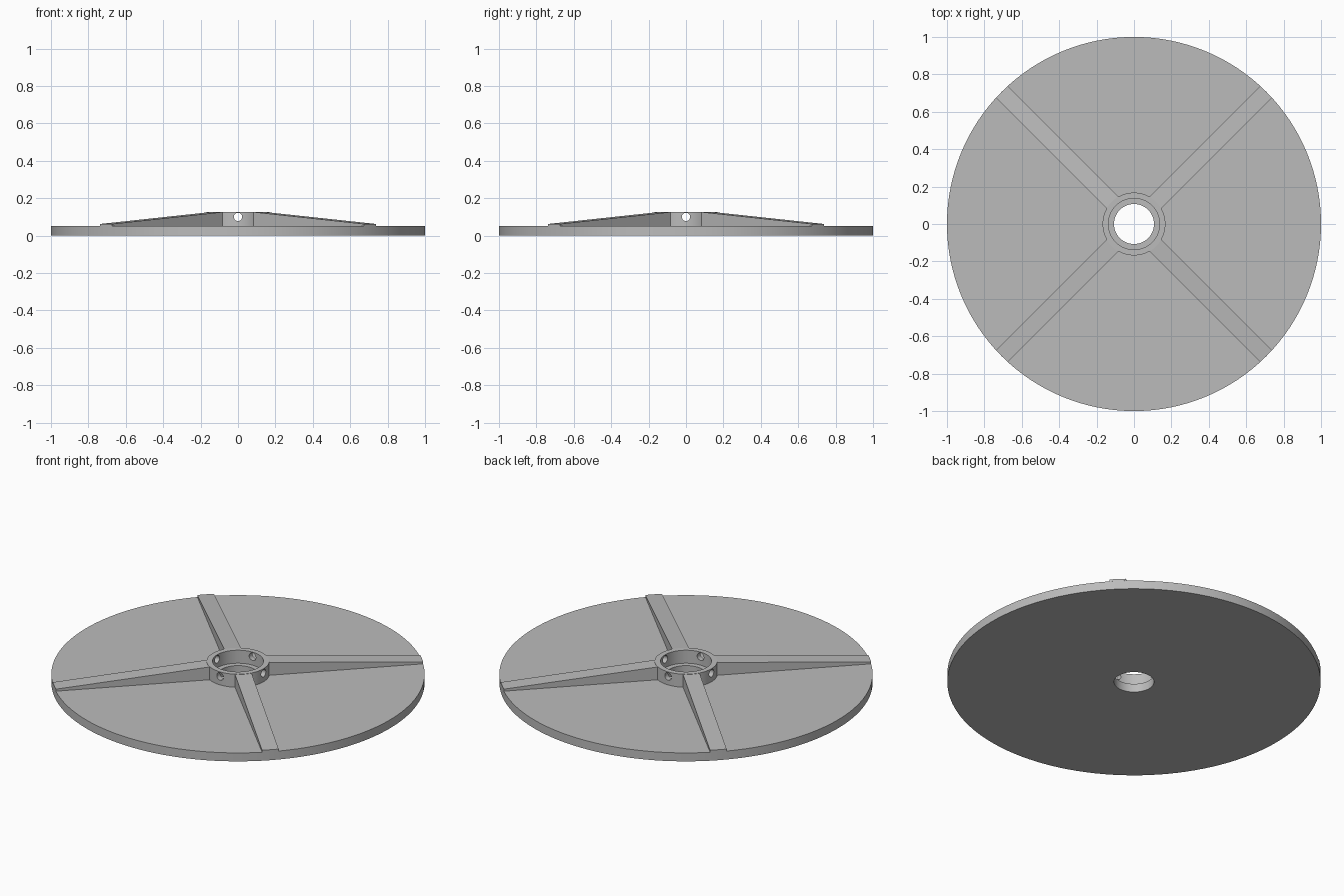
import bpy
import bmesh
from math import pi, radians, sin, cos, sqrt
from mathutils import Matrix

DISC_R, DISC_H = 1.0, 0.05
HUB_R, HUB_H = 0.168, 0.127
COUNTERBORE_R, BORE_R = 0.137, 0.107
RIB_HALF, RIB_END_H = 0.045, 0.062
SEGMENTS = 128

cube = bpy.data.objects.get("Cube")
if cube:
    bpy.data.objects.remove(cube, do_unlink=True)

grey = bpy.data.materials.new("plain grey")
GREY = (0.5, 0.5, 0.5, 1.0)
grey.use_nodes = True
grey.diffuse_color = GREY
grey.node_tree.nodes["Principled BSDF"].inputs["Base Color"].default_value = GREY


def make_object(name, bm):
    bmesh.ops.recalc_face_normals(bm, faces=bm.faces)
    mesh = bpy.data.meshes.new(name)
    bm.to_mesh(mesh)
    bm.free()
    mesh.materials.append(grey)
    obj = bpy.data.objects.new(name, mesh)
    bpy.context.collection.objects.link(obj)
    return obj


def activate(obj):
    bpy.ops.object.select_all(action="DESELECT")
    obj.select_set(True)
    bpy.context.view_layer.objects.active = obj


def smooth(obj):
    activate(obj)
    bpy.ops.object.shade_smooth_by_angle(angle=radians(30))


# Disc with raised hub and stepped bore, turned from one profile
bm = bmesh.new()
profile = [(BORE_R, 0), (DISC_R, 0), (DISC_R, DISC_H), (HUB_R, DISC_H),
           (HUB_R, HUB_H), (COUNTERBORE_R, HUB_H),
           (COUNTERBORE_R, DISC_H), (BORE_R, DISC_H)]
verts = [bm.verts.new((r, 0, z)) for r, z in profile]
edges = [bm.edges.new((v, verts[i - 1])) for i, v in enumerate(verts)]
bmesh.ops.spin(bm, geom=verts + edges, cent=(0, 0, 0), axis=(0, 0, 1),
               angle=2 * pi, steps=SEGMENTS, use_merge=True)
bmesh.ops.remove_doubles(bm, verts=bm.verts, dist=0.0001)
disc = make_object("disc_and_hub", bm)

# Four radial screw holes through the hub wall
bm = bmesh.new()
for i in range(4):
    place = (Matrix.Rotation(i * pi / 2, 4, "Z")
             @ Matrix.Translation((0.15, 0, 0.1))
             @ Matrix.Rotation(pi / 2, 4, "Y"))
    bmesh.ops.create_cone(bm, cap_ends=True, segments=32, radius1=0.022,
                          radius2=0.022, depth=0.1, matrix=place)
cutter = make_object("screw_hole_cutter", bm)
cutter.hide_render = True
cut = disc.modifiers.new("screw_holes", "BOOLEAN")
cut.operation = "DIFFERENCE"
cut.solver = "EXACT"
cut.object = cutter
activate(disc)
bpy.ops.object.modifier_apply(modifier=cut.name)
bpy.data.objects.remove(cutter, do_unlink=True)
smooth(disc)


# Tapered ribs on the diagonals, with ends following the rim
def rib(name, angle):
    bm = bmesh.new()
    start = 0.147
    outline = [(start, RIB_HALF), (start, -RIB_HALF)]
    for k in range(-3, 4):
        y = RIB_HALF * k / 3
        outline.append((sqrt(DISC_R ** 2 - y * y), y))

    def top_height(x):
        t = max(0, (x - HUB_R) / (DISC_R - HUB_R))
        return HUB_H + (RIB_END_H - HUB_H) * t

    low = [bm.verts.new((x, y, DISC_H)) for x, y in outline]
    high = [bm.verts.new((x, y, top_height(x))) for x, y in outline]
    bm.faces.new(high)
    bm.faces.new(low[::-1])
    for i in range(len(outline)):
        bm.faces.new((low[i - 1], low[i], high[i], high[i - 1]))
    bmesh.ops.rotate(bm, verts=bm.verts, cent=(0, 0, 0),
                     matrix=Matrix.Rotation(angle, 3, "Z"))
    smooth(make_object(name, bm))


for i, name in enumerate(("back_left", "back_right", "front_right", "front_left")):
    rib("rib_" + name, pi / 4 + i * pi / 2)
